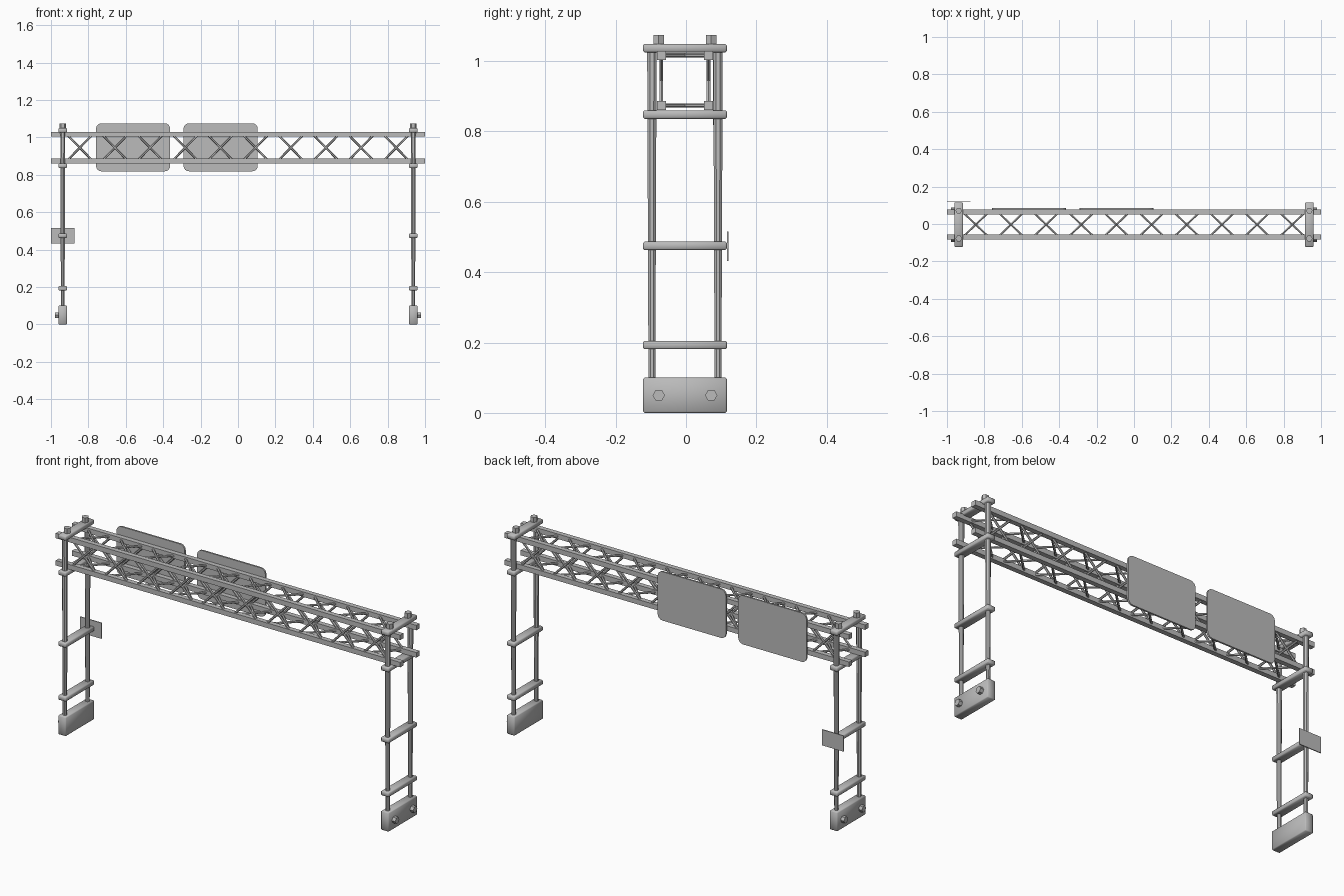
import bpy, bmesh, math
from mathutils import Vector, Matrix

if "Cube" in bpy.data.objects:
    bpy.data.objects.remove(bpy.data.objects["Cube"], do_unlink=True)

steel = bpy.data.materials.new("galvanised_grey")
steel.use_nodes = True
GREY = (0.5, 0.5, 0.5, 1)
steel.diffuse_color = GREY
steel.node_tree.nodes["Principled BSDF"].inputs["Base Color"].default_value = GREY

YC = -0.003          # depth centre of the frame
LEG_X = 0.937        # distance of each leg frame from the middle


def finish(bm, name, smooth=False):
    bmesh.ops.recalc_face_normals(bm, faces=bm.faces)
    for f in bm.faces:
        f.smooth = smooth
    mesh = bpy.data.meshes.new(name)
    bm.to_mesh(mesh)
    bm.free()
    mesh.materials.append(steel)
    obj = bpy.data.objects.new(name, mesh)
    bpy.context.collection.objects.link(obj)
    return obj


def box(name, center, size, bevel=0, smooth=False, corner=0):
    """Box with softened edges, or with rounded corners seen from the front."""
    bm = bmesh.new()
    bmesh.ops.create_cube(bm, size=1)
    bmesh.ops.scale(bm, vec=size, verts=bm.verts)
    if bevel:
        bmesh.ops.bevel(bm, geom=bm.edges[:], offset=bevel, segments=1, affect='EDGES')
    if corner:
        edges = [e for e in bm.edges
                 if abs((e.verts[0].co - e.verts[1].co).normalized().y) > 0.9]
        bmesh.ops.bevel(bm, geom=edges, offset=corner, segments=4, profile=0.5, affect='EDGES')
    bmesh.ops.translate(bm, vec=center, verts=bm.verts)
    return finish(bm, name, smooth)


def add_rod(bm, a, b, r1, r2, sides, turn=0):
    """Tapered prism between two points."""
    a, b = Vector(a), Vector(b)
    axis = b - a
    m = (Matrix.Translation((a + b) / 2)
         @ axis.to_track_quat('Z', 'Y').to_matrix().to_4x4()
         @ Matrix.Rotation(turn, 4, 'Z'))
    bmesh.ops.create_cone(bm, cap_ends=True, segments=sides, radius1=r1, radius2=r2,
                          depth=axis.length, matrix=m)


def rod(name, a, b, r1, r2, sides, turn=0):
    bm = bmesh.new()
    add_rod(bm, a, b, r1, r2, sides, turn)
    return finish(bm, name)


# Leg frames: foot, crossbeams, posts, hexagonal bolts
for side, s in (("right", -1), ("left", 1)):
    x = s * LEG_X
    box(f"{side}_foot", (x, YC, 0.05), (0.046, 0.238, 0.1), 0.004, True)
    for i, z in enumerate((0.193, 0.475, 0.848, 1.037)):
        box(f"{side}_crossbeam_{i + 1}", (x, YC, z), (0.046, 0.238, 0.024), 0.004, True)
    for place, d in (("front", -1), ("back", 1)):
        y = YC + d * 0.094
        rod(f"{side}_{place}_post", (x, y, 0.09), (x, y, 1.03), 0.0105, 0.0145, 8, math.pi / 8)
        y = YC + d * 0.0745
        rod(f"{side}_{place}_top_bolt", (x, y, 1.045), (x, y, 1.075), 0.0175, 0.0175, 6, math.pi / 2)
        out = s * 0.979
        rod(f"{side}_{place}_foot_bolt", (s * 0.955, y, 0.05), (out, y, 0.05),
            0.0175, 0.0175, 6, math.pi / 2)

# Truss chords
Z_LOW, Z_TOP, Y_HALF = 0.8735, 1.0165, 0.067
for level, z in (("lower", Z_LOW), ("upper", Z_TOP)):
    for place, d in (("front", -1), ("back", 1)):
        box(f"{place}_{level}_chord", (0, YC + d * Y_HALF, z), (2, 0.026, 0.026))


# Crossed braces on the four sides of the truss
def braces(name, p, q):
    bm = bmesh.new()
    for i in range(10):
        cx = 0.188 * (i - 4.5)
        for k in (-1, 1):
            add_rod(bm, (cx - k * 0.07, *p), (cx + k * 0.07, *q), 0.006, 0.006, 6)
    finish(bm, name)


YF, YB = YC - Y_HALF, YC + Y_HALF
braces("front_braces", (YF, Z_LOW), (YF, Z_TOP))
braces("back_braces", (YB, Z_LOW), (YB, Z_TOP))
braces("lower_braces", (YF, Z_LOW), (YB, Z_LOW))
braces("upper_braces", (YF, Z_TOP), (YB, Z_TOP))

# Sign panels on the back, and a small plate on one leg
for name, x in (("outer_sign_panel", -0.561), ("inner_sign_panel", -0.093)):
    box(name, (x, 0.081, 0.947), (0.396, 0.009, 0.256), corner=0.028)
box("leg_plate", (-LEG_X, 0.119, 0.474), (0.126, 0.005, 0.083))
